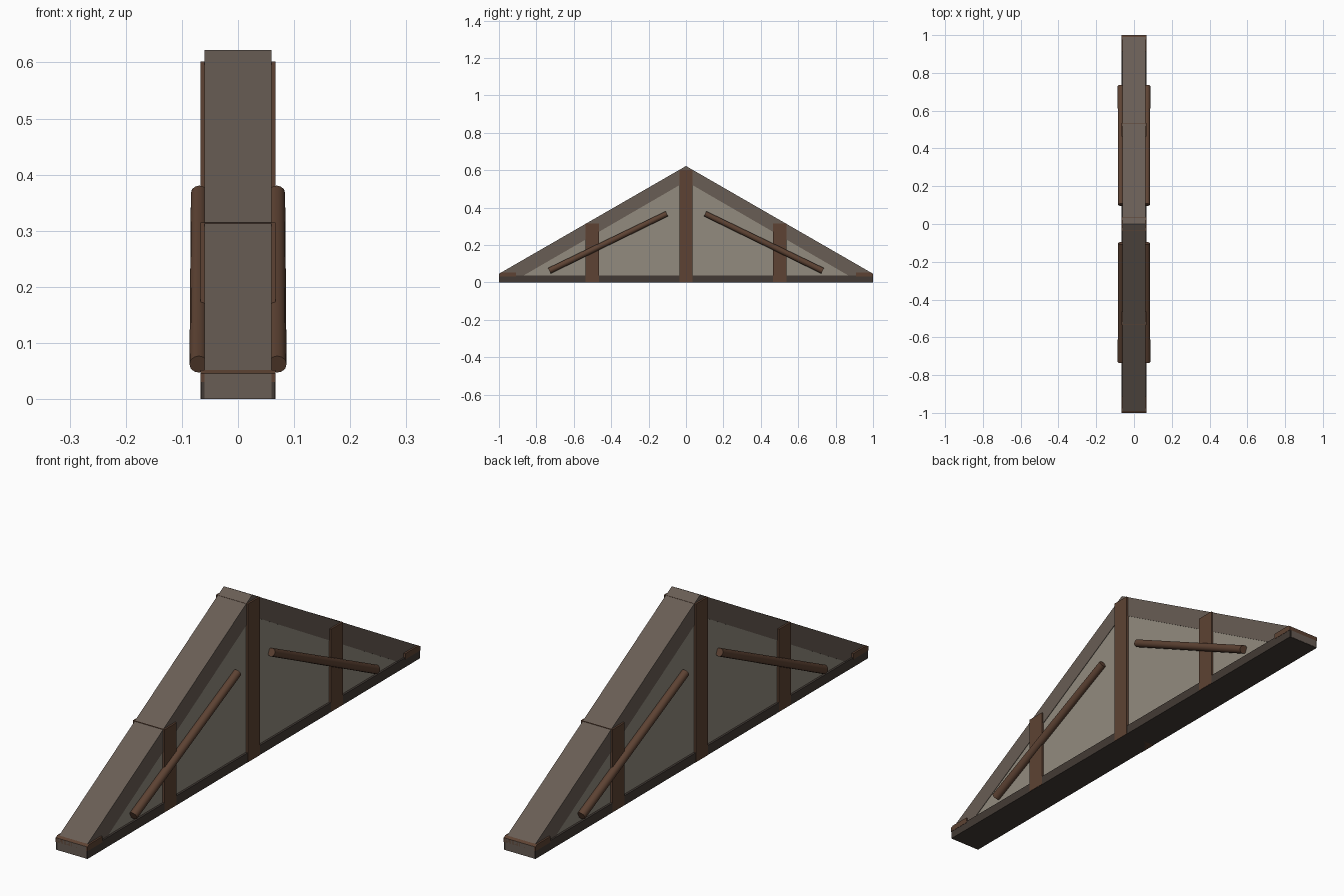
import bpy, math
from mathutils import Vector

if "Cube" in bpy.data.objects:
    bpy.data.objects.remove(bpy.data.objects["Cube"])

EAVE, APEX = 0.046, 0.622


def material(name, rgb):
    m = bpy.data.materials.new(name)
    m.diffuse_color = (*rgb, 1)
    m.use_nodes = True
    m.node_tree.nodes["Principled BSDF"].inputs["Base Color"].default_value = m.diffuse_color
    return m


PLASTER = material("plaster", (0.29, 0.26, 0.21))
ROOF = material("roof_wood", (0.14, 0.11, 0.09))
TIMBER = material("timber", (0.11, 0.055, 0.033))
SILL = material("dark_wood", (0.055, 0.042, 0.035))


def prism(name, profile, half, mat):
    """Extrude a (y, z) outline symmetrically along x."""
    n = len(profile)
    verts = [(s * half, y, z) for s in (-1, 1) for y, z in profile]
    faces = [tuple(range(n))[::-1], tuple(range(n, 2 * n))]
    faces += [(i, (i + 1) % n, n + (i + 1) % n, n + i) for i in range(n)]
    me = bpy.data.meshes.new(name)
    me.from_pydata(verts, [], faces)
    me.materials.append(mat)
    ob = bpy.data.objects.new(name, me)
    bpy.context.collection.objects.link(ob)
    return ob


def block(name, y0, y1, z0, z1, half, mat):
    return prism(name, [(y0, z0), (y1, z0), (y1, z1), (y0, z1)], half, mat)


# Gable infill panel, sitting just inside the roof rails
prism("gable_panel", [(-0.998, 0.002), (0.998, 0.002), (0.998, 0.04),
                      (0, APEX - 0.01), (-0.998, 0.04)], 0.058, PLASTER)

# Sloping roof rails with blunt eave ends
prism("roof_rails", [(-1, 0.001), (-0.93, 0.001), (0, APEX - 0.082), (0.93, 0.001),
                     (1, 0.001), (1, EAVE), (0, APEX), (-1, EAVE)], 0.06, ROOF)

# Bottom beam
block("bottom_beam", -0.999, 0.999, 0, 0.036, 0.066, SILL)

# Upright posts
block("centre_post", -0.036, 0.036, 0, 0.602, 0.067, TIMBER)
for side, tag in ((-1, "front"), (1, "back")):
    block(tag + "_post", side * 0.5 - 0.036, side * 0.5 + 0.036, 0.001, 0.315, 0.067, TIMBER)
    # Small corner block at the eave
    prism(tag + "_eave_block", [(side * y, z) for y, z in
          ((0.91, 0.03), (1, 0.03), (1, EAVE), (0.99, 0.052), (0.91, 0.052))][::side],
          0.067, TIMBER)

# Round diagonal braces on both faces, slightly tapered
for sx, xt in ((-1, "left"), (1, "right")):
    for sy, yt in ((-1, "front"), (1, "back")):
        low = Vector((sx * 0.070, sy * 0.73, 0.062))
        high = Vector((sx * 0.069, sy * 0.102, 0.367))
        axis = high - low
        bpy.ops.mesh.primitive_cone_add(vertices=12, radius1=0.0165, radius2=0.015,
                                        depth=axis.length, location=(low + high) / 2,
                                        rotation=axis.to_track_quat('Z', 'X').to_euler())
        brace = bpy.context.object
        brace.name = f"{yt}_{xt}_brace"
        brace.data.materials.append(TIMBER)
        bpy.ops.object.shade_smooth_by_angle(angle=math.radians(40))
